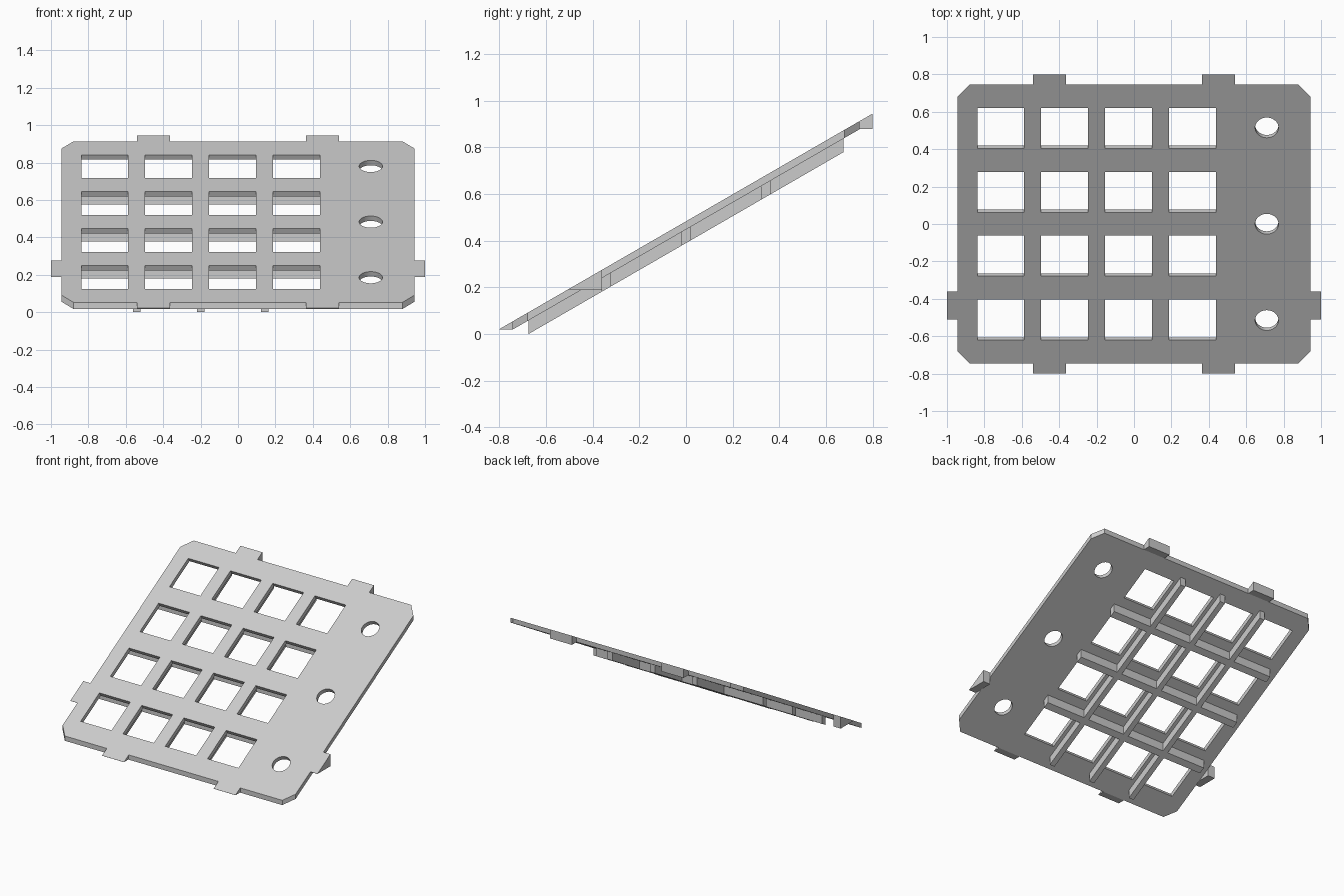
import bpy, bmesh, math
from mathutils import Matrix, Vector

if "Cube" in bpy.data.objects:
    bpy.data.objects.remove(bpy.data.objects["Cube"])

TILT = math.radians(30)
THICK = 0.035        # vertical thickness of the sloped plate
RIB_DEPTH = 0.0933   # vertical reach of the ribs below the top surface

grey = bpy.data.materials.new("light_grey")
grey.use_nodes = True
grey.diffuse_color = (0.6, 0.6, 0.6, 1)
grey.node_tree.nodes["Principled BSDF"].inputs["Base Color"].default_value = (0.6, 0.6, 0.6, 1)


def slope(y, drop=0.0):
    return 0.483 + math.tan(TILT) * y - drop


def make_object(name, bm):
    bmesh.ops.recalc_face_normals(bm, faces=bm.faces)
    mesh = bpy.data.meshes.new(name)
    bm.to_mesh(mesh)
    bm.free()
    mesh.materials.append(grey)
    obj = bpy.data.objects.new(name, mesh)
    bpy.context.collection.objects.link(obj)
    return obj


def sloped_prism(name, outline, top, bottom):
    """Vertical-sided solid between two height functions of y."""
    bm = bmesh.new()
    upper = [bm.verts.new((x, y, top(y))) for x, y in outline]
    lower = [bm.verts.new((x, y, bottom(y))) for x, y in outline]
    bm.faces.new(upper)
    bm.faces.new(lower[::-1])
    for i in range(len(outline)):
        j = (i + 1) % len(outline)
        bm.faces.new((upper[i], lower[i], lower[j], upper[j]))
    return make_object(name, bm)


def rect(x0, x1, y0, y1):
    return [(x0, y0), (x1, y0), (x1, y1), (x0, y1)]


# Main plate with chamfered corners
W, D, CX, CY = 0.943, 0.745, 0.88, 0.68
outline = [(CX, -D), (W, -CY), (W, CY), (CX, D),
           (-CX, D), (-W, CY), (-W, -CY), (-CX, -D)]
plate = sloped_prism("plate", outline, slope, lambda y: slope(y, THICK))

# Openings cut square to the slope: a grid of windows and a row of round holes
columns = [-0.713 + 0.342 * i for i in range(4)]
rows = [-0.513 + 0.342 * i for i in range(4)]
bm = bmesh.new()
for y in rows:
    for x in columns:
        place = Matrix.Translation(Vector((x, y, slope(y)))) @ Matrix.Rotation(TILT, 4, 'X')
        bmesh.ops.create_cube(bm, size=0.25, matrix=place)
for y in (-0.515, 0, 0.515):
    place = Matrix.Translation(Vector((0.71, y, slope(y)))) @ Matrix.Rotation(TILT, 4, 'X')
    bmesh.ops.create_cone(bm, cap_ends=True, segments=48, radius1=0.0625,
                          radius2=0.0625, depth=0.25, matrix=place)
cutter = make_object("opening_cutter", bm)
cutter.hide_render = True

cut = plate.modifiers.new("openings", 'BOOLEAN')
cut.operation = 'DIFFERENCE'
cut.solver = 'EXACT'
cut.object = cutter
bpy.context.view_layer.objects.active = plate
bpy.ops.object.modifier_apply(modifier=cut.name)
bpy.data.objects.remove(cutter)

bpy.ops.object.select_all(action='DESELECT')
plate.select_set(True)
bpy.ops.object.shade_smooth_by_angle(angle=math.radians(25))

# Stiffening ribs on the underside, between the windows
under = lambda y: slope(y, THICK)
rib_base = lambda y: slope(y, RIB_DEPTH)
for i in (-1, 0, 1):
    x, y = -0.2 + 0.342 * i, 0.342 * i
    sloped_prism(f"long_rib_{i + 2}", rect(x - 0.02, x + 0.02, -0.675, 0.675), under, rib_base)
    sloped_prism(f"cross_rib_{i + 2}", rect(-0.875, 0.475, y - 0.02, y + 0.02), under, rib_base)

# Wedge tabs with level undersides on all four edges
for side, s in (("left", 1), ("right", -1)):
    x0, x1 = sorted((0.363 * s, 0.54 * s))
    sloped_prism(f"front_{side}_tab", rect(x0, x1, -0.8, -D), slope, lambda y: slope(-0.8) - 0.001)
    sloped_prism(f"back_{side}_tab", rect(x0, x1, D, 0.8), slope, lambda y: slope(D, THICK))
    x0, x1 = sorted((W * s, s))
    sloped_prism(f"{side}_side_tab", rect(x0, x1, -0.51, -0.36), slope, lambda y: slope(-0.51) - 0.001)
